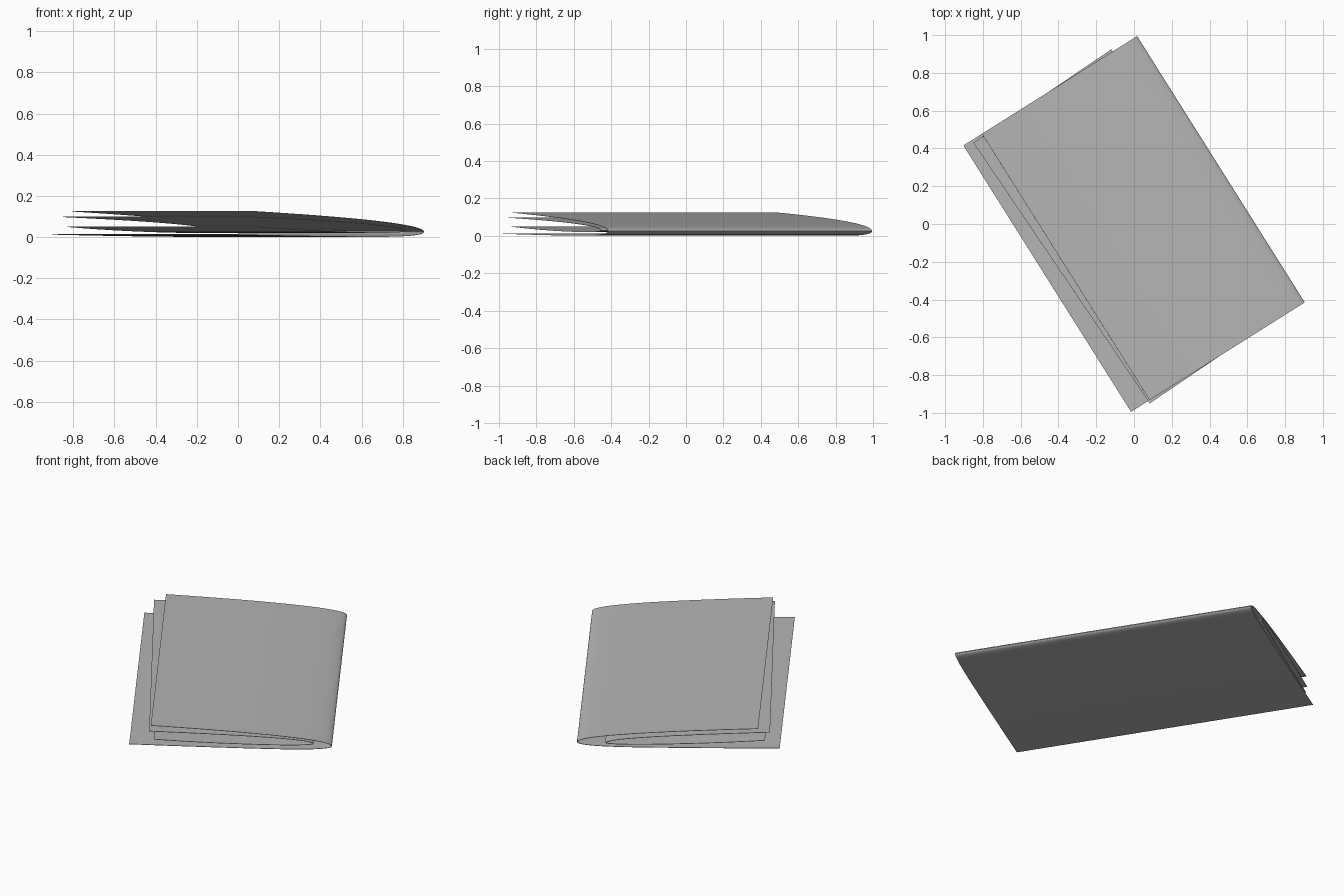
import bpy
import bmesh
from math import radians, sqrt

cube = bpy.data.objects.get("Cube")
if cube:
    bpy.data.objects.remove(cube, do_unlink=True)

# Single paper colour
GREY = (0.46, 0.46, 0.46, 1.0)
paper = bpy.data.materials.new("grey_paper")
paper.use_nodes = True
paper.diffuse_color = GREY
bsdf = next(n for n in paper.node_tree.nodes if n.type == "BSDF_PRINCIPLED")
bsdf.inputs["Base Color"].default_value = GREY
bsdf.inputs["Roughness"].default_value = 0.8

HALF_LENGTH = 0.833
STEPS = 20


def fold_profile(fold, top_end, bottom_end, dip):
    """Points (across, z) from the upper free edge round the fold to the lower one."""
    steps = [i / STEPS for i in range(STEPS + 1)]
    upper, lower = [], []
    for s in steps:
        w = s * s
        across = fold[0] + (top_end[0] - fold[0]) * w
        upper.append((across, fold[1] + (top_end[1] - fold[1]) * sqrt(w)))
        bend = max(0, 1 - sqrt(w / 0.3)) ** 2
        z = dip + (fold[1] - dip) * bend + (bottom_end[1] - dip) * w * w
        lower.append((fold[0] + (bottom_end[0] - fold[0]) * w, z))
    return upper[::-1] + lower[1:]


def folded_sheet(name, profile, angle):
    """Sweep a fold profile along the spine into a thin smooth sheet."""
    bm = bmesh.new()
    front = [bm.verts.new((u, -HALF_LENGTH, z)) for u, z in profile]
    back = [bm.verts.new((u, HALF_LENGTH, z)) for u, z in profile]
    for i in range(len(profile) - 1):
        bm.faces.new((front[i], front[i + 1], back[i + 1], back[i]))
    mesh = bpy.data.meshes.new(name)
    bm.to_mesh(mesh)
    bm.free()
    mesh.materials.append(paper)
    sheet = bpy.data.objects.new(name, mesh)
    bpy.context.collection.objects.link(sheet)
    sheet.rotation_euler.z = radians(angle)

    thickness = sheet.modifiers.new("paper_thickness", "SOLIDIFY")
    thickness.thickness = 0.002
    thickness.offset = 0
    bpy.ops.object.select_all(action="DESELECT")
    sheet.select_set(True)
    bpy.context.view_layer.objects.active = sheet
    bpy.ops.object.modifier_apply(modifier=thickness.name)
    bpy.ops.object.shade_smooth_by_angle(angle=radians(40))
    return sheet


# Outer cover sheet
folded_sheet("outer_sheet",
             fold_profile((0.543, 0.025), (-0.427, 0.125), (-0.543, 0.013), 0.001),
             32.2)

# Inner sheet, tucked in slightly askew
folded_sheet("inner_sheet",
             fold_profile((0.417, 0.03), (-0.463, 0.098), (-0.437, 0.05), 0.02),
             34.1)
